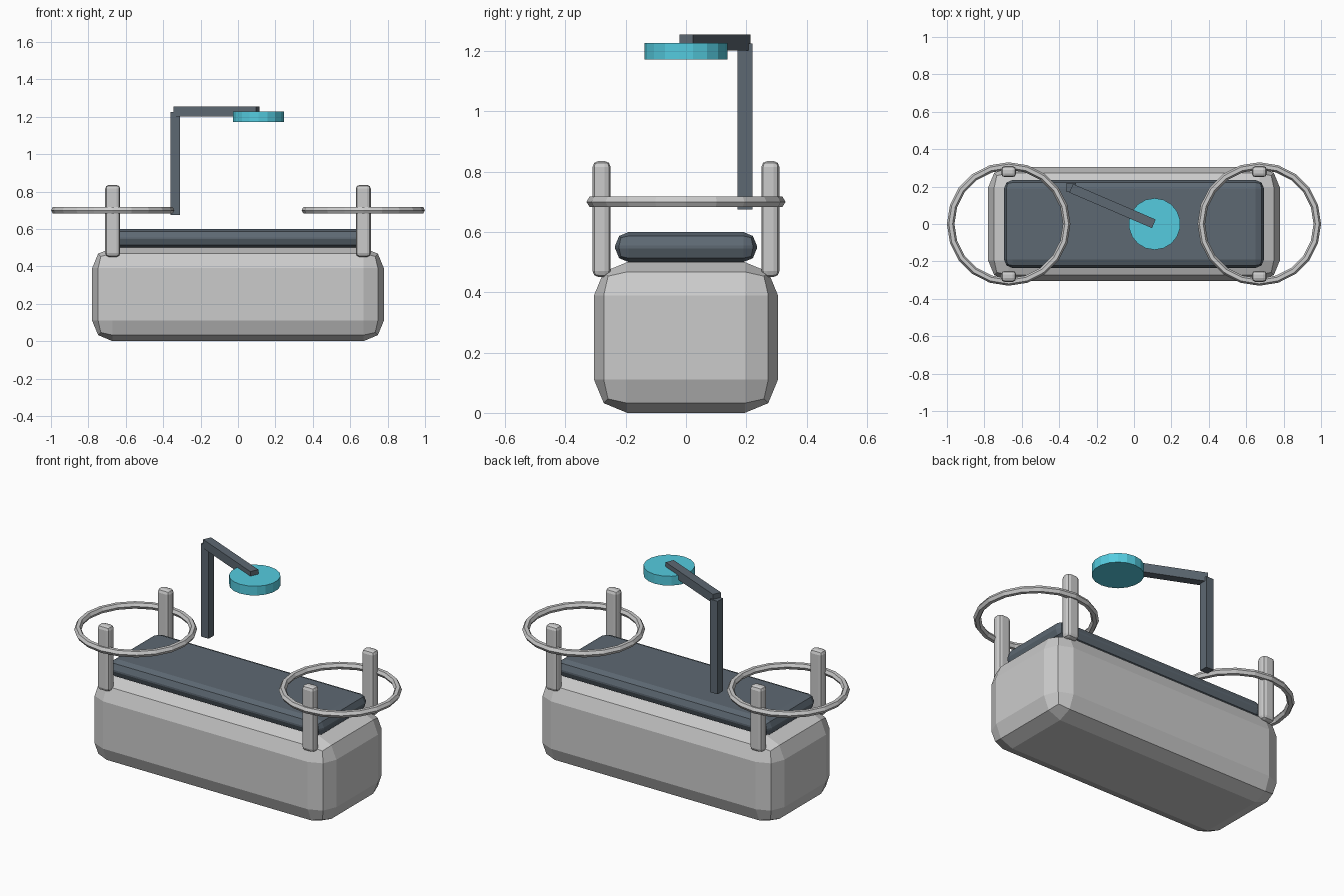
import bpy, math
from mathutils import Vector

if "Cube" in bpy.data.objects:
    bpy.data.objects.remove(bpy.data.objects["Cube"])


def material(name, color):
    m = bpy.data.materials.new(name)
    m.diffuse_color = (*color, 1)
    m.use_nodes = True
    m.node_tree.nodes["Principled BSDF"].inputs["Base Color"].default_value = m.diffuse_color
    return m


DARK = material("dark_slate", (0.11, 0.14, 0.17))
CYAN = material("lamp_cyan", (0.09, 0.60, 0.74))


def box(name, center, size, bevel=0.0, segments=2, mat=None, angle=0.0):
    bpy.ops.mesh.primitive_cube_add(size=1, location=center, rotation=(0, 0, angle))
    ob = bpy.context.object
    ob.name = name
    ob.scale = size
    bpy.ops.object.transform_apply(location=False, rotation=False, scale=True)
    if bevel:
        mod = ob.modifiers.new("bevel", 'BEVEL')
        mod.width, mod.segments = bevel, segments
    if mat:
        ob.data.materials.append(mat)
    return ob


# main body and cushion
box("base_body", (0, 0, 0.25), (1.56, 0.61, 0.5), 0.11)
box("top_pad", (0, 0, 0.55), (1.39, 0.47, 0.1), 0.045, mat=DARK)

# end rings, each held by two posts
for side, sx in (("left", -1), ("right", 1)):
    bpy.ops.mesh.primitive_torus_add(location=(sx * 0.67, 0, 0.70), major_radius=0.31,
                                     minor_radius=0.02, major_segments=20, minor_segments=6)
    bpy.context.object.name = side + "_ring"
    for end, sy in (("front", -1), ("back", 1)):
        box(f"{side}_{end}_post", (sx * 0.67, sy * 0.28, 0.643), (0.08, 0.06, 0.385), 0.02)

# lamp pole and angled arm
box("lamp_pole", (-0.336, 0.195, 0.95), (0.05, 0.05, 0.55), mat=DARK)
start, end = Vector((-0.336, 0.191)), Vector((0.106, 0.001))
d, mid = end - start, (start + end) / 2
box("lamp_arm", (mid.x, mid.y, 1.228), (d.length, 0.05, 0.053), mat=DARK,
    angle=math.atan2(d.y, d.x))

# lamp disc
bpy.ops.mesh.primitive_cylinder_add(vertices=18, radius=0.138, depth=0.055,
                                    location=(0.11, 0, 1.2))
lamp = bpy.context.object
lamp.name = "lamp_disc"
lamp.data.materials.append(CYAN)
